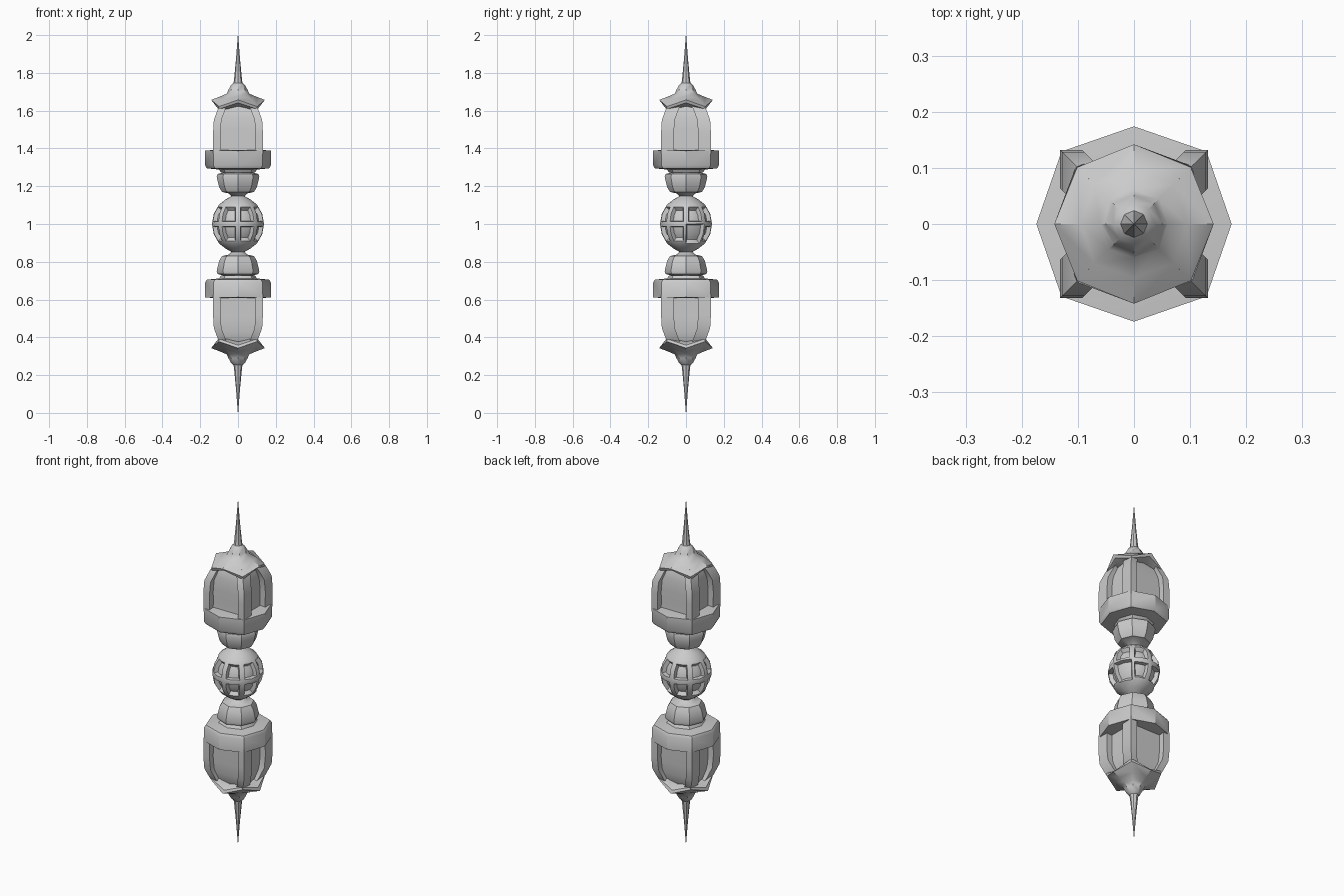
import bpy, bmesh
from math import sin, cos, pi
from mathutils import Vector

if "Cube" in bpy.data.objects:
    bpy.data.objects.remove(bpy.data.objects["Cube"])


def make_object(name, bm, angle=0.6):
    bmesh.ops.recalc_face_normals(bm, faces=bm.faces[:])
    me = bpy.data.meshes.new(name)
    bm.to_mesh(me)
    bm.free()
    ob = bpy.data.objects.new(name, me)
    bpy.context.collection.objects.link(ob)
    bpy.ops.object.select_all(action='DESELECT')
    ob.select_set(True)
    bpy.context.view_layer.objects.active = ob
    bpy.ops.object.shade_smooth_by_angle(angle=angle)
    return ob


def loft(bm, rings, side=1):
    """Skin a stack of point loops; side=-1 mirrors about z = 1."""
    loops = [[bm.verts.new((x, y, 1 + side * (z - 1))) for x, y, z in r] for r in rings]
    n = len(loops[0])
    faces = []
    for a, b in zip(loops, loops[1:]):
        for i in range(n):
            j = (i + 1) % n
            faces.append(bm.faces.new((a[i], a[j], b[j], b[i])))
    bm.faces.new(loops[0])
    bm.faces.new(loops[-1])
    return faces


def circle(r, z, n=8, r2=None, z2=None):
    """Loop of n points; odd points may use their own radius and height."""
    pts = []
    for i in range(n):
        rr = r2 if r2 is not None and i % 2 else r
        zz = z2 if z2 is not None and i % 2 else z
        a = 2 * pi * i / n
        pts.append((rr * cos(a), rr * sin(a), zz))
    return pts


def square(h, z):
    return [(h, h, z), (-h, h, z), (-h, -h, z), (h, -h, z)]


# central ball with sixteen recessed cells
bm = bmesh.new()
N = 16
prof = [(.026, -.17), (.034, -.148), (.066, -.13), (.1, -.103), (.128, -.055), (.138, 0),
        (.128, .055), (.1, .103), (.066, .13), (.034, .148), (.026, .17)]
faces = loft(bm, [circle(r, 1 + z, N) for r, z in prof])
for row in (3, 5):
    for col in range(0, N, 2):
        cell = [faces[(row + dr) * N + col + dc] for dr in (0, 1) for dc in (0, 1)]
        bmesh.ops.inset_region(bm, faces=cell, thickness=.014, use_even_offset=True)
        bmesh.ops.inset_region(bm, faces=cell, thickness=.005, use_even_offset=True)
        for v in {v for f in cell for v in f.verts}:
            v.co = Vector((0, 0, 1)) + (v.co - Vector((0, 0, 1))) * .84
make_object("lattice_ball", bm)

for side, end in ((1, "upper"), (-1, "lower")):
    # bulb between ball and collar
    bm = bmesh.new()
    loft(bm, [circle(r, z) for r, z in
              [(.026, 1.14), (.05, 1.162), (.085, 1.17), (.1, 1.195), (.113, 1.25),
               (.108, 1.265), (.08, 1.272), (.075, 1.29)]], side)
    make_object(end + "_bulb", bm)

    # octagonal collar
    bm = bmesh.new()
    loft(bm, [circle(r, z, 8, r * 1.05) for r, z in
              [(.09, 1.272), (.1, 1.288), (.165, 1.295), (.174, 1.31),
               (.174, 1.388), (.13, 1.392)]], side)
    make_object(end + "_collar", bm)

    # recessed core behind the windows
    bm = bmesh.new()
    loft(bm, [square(h, z) for h, z in
              [(.1, 1.37), (.097, 1.43), (.098, 1.5), (.093, 1.57), (.078, 1.63), (.04, 1.67)]], side)
    make_object(end + "_core", bm)

    # four corner ribs, wider on the side faces
    bm = bmesh.new()
    for sx in (1, -1):
        for sy in (1, -1):
            rings = []
            for s, z in [(.131, 1.37), (.132, 1.48), (.128, 1.55), (.106, 1.61), (.08, 1.65)]:
                x0, y0 = s - .04, s - .068
                rings.append([(sx * x, sy * y, z) for x, y in ((x0, y0), (s, y0), (s, s), (x0, s))])
            loft(bm, rings, side)
    make_object(end + "_corner_ribs", bm)

    # gabled roof flaring out over each window
    bm = bmesh.new()
    loft(bm, [circle(.07, 1.62, 8, .1, 1.60),
              circle(.128, 1.642, 8, .146, 1.607),
              circle(.142, 1.657, 8, .143, 1.622),
              circle(.095, 1.675, 8, .1, 1.662),
              circle(.06, 1.69, 8, .063, 1.688),
              circle(.051, 1.71), circle(.037, 1.735), circle(.024, 1.747)], side)
    make_object(end + "_roof", bm)

    # spike
    bm = bmesh.new()
    loft(bm, [circle(r, z) for r, z in [(.025, 1.74), (.021, 1.765), (.011, 1.87), (.001, 2.0)]], side)
    make_object(end + "_spike", bm)
